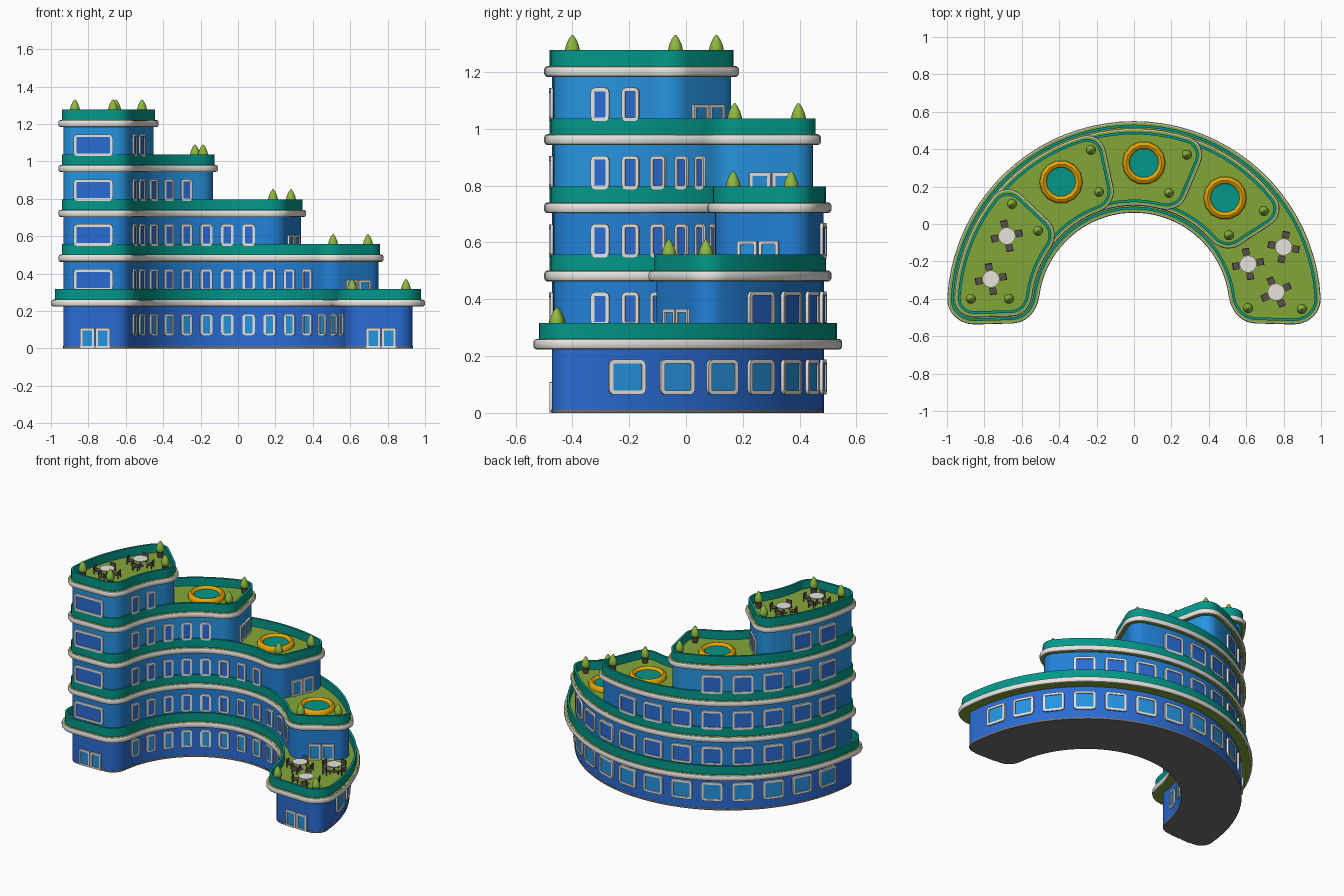
import bpy, bmesh, math
from mathutils import Vector

if "Cube" in bpy.data.objects:
    bpy.data.objects.remove(bpy.data.objects["Cube"])

def material(name, r, g, b):
    m = bpy.data.materials.new(name)
    lin = [((v / 255 + .055) / 1.055) ** 2.4 for v in (r, g, b)]
    m.diffuse_color = (*lin, 1)
    m.use_nodes = True
    m.node_tree.nodes["Principled BSDF"].inputs["Base Color"].default_value = m.diffuse_color
    return m

DEEP = material("deep blue", 42, 108, 212)
MID = material("mid blue", 34, 128, 214)
LIGHT = material("light blue", 38, 148, 224)
WHITE = material("warm white", 232, 229, 224)
TEAL = material("teal", 0, 152, 138)
GRASS = material("grass green", 132, 166, 56)
GREY = material("dark grey", 112, 112, 112)
YELLOW = material("golden yellow", 240, 172, 0)
LEAF = material("leaf green", 142, 184, 62)
BROWN = material("brown grey", 92, 80, 78)

CY, RI, RO = -.45, .575, .935      # ring centre and wall radii
A_LAST = 181.5                     # angle of the tall end
STARTS = [-1.5, 33.2, 67.2, 102, 136.6]
STEP = .24

def loft(bm, rings, cap=False, loop=False):
    """Skin a list of equal point rings."""
    vs = [[bm.verts.new(p) for p in ring] for ring in rings]
    n = len(vs[0])
    pairs = list(zip(vs, vs[1:])) + ([(vs[-1], vs[0])] if loop else [])
    for a, b in pairs:
        for i in range(n):
            j = (i + 1) % n
            bm.faces.new((a[i], a[j], b[j], b[i]))
    if cap:
        bm.faces.new(vs[0][::-1])
        bm.faces.new(vs[-1])

def finish(name, bm, mat):
    bmesh.ops.recalc_face_normals(bm, faces=bm.faces)
    me = bpy.data.meshes.new(name)
    bm.to_mesh(me)
    bm.free()
    me.materials.append(mat)
    ob = bpy.data.objects.new(name, me)
    bpy.context.collection.objects.link(ob)
    bpy.ops.object.select_all(action='DESELECT')
    ob.select_set(True)
    bpy.context.view_layer.objects.active = ob
    bpy.ops.object.shade_smooth_by_angle(angle=math.radians(40))
    return ob

def polar(r, a, z=0):
    return Vector((r * math.cos(a), CY + r * math.sin(a), z))

def outline(start, e, z):
    """Rounded arc-shaped floor plan, grown outward by e."""
    a0, a1 = math.radians(start), math.radians(A_LAST)
    c, ro, ri = .08 + e, RO + e, RI - e
    n = max(8, int((A_LAST - start) / 4.5))
    ts = [math.radians(15 * k) for k in range(7)]
    def corner(end, outer, order):
        out = []
        for t in order:
            r = ro - c + c * math.sin(t) if outer else ri + c - c * math.sin(t)
            d = (c - c * math.cos(t) - e) / r
            out.append((r, a0 + d if end == 0 else a1 - d))
        return out
    def arc(p, q):
        return [(p[0], p[1] + (q[1] - p[1]) * k / n) for k in range(1, n)]
    A, B = corner(0, True, ts), corner(1, True, ts[::-1])
    C, D = corner(1, False, ts), corner(0, False, ts[::-1])
    return [polar(r, a, z) for r, a in A + arc(A[-1], B[0]) + B + C + arc(C[-1], D[0]) + D]

def slab(name, start, e, z0, z1, mat):
    bm = bmesh.new()
    loft(bm, [outline(start, e, z0), outline(start, e, z1)], cap=True)
    finish(name, bm, mat)

def band(name, start, profile, mat):
    bm = bmesh.new()
    loft(bm, [outline(start, e, z) for e, z in profile], loop=True)
    finish(name, bm, mat)

def rounded_rect(c, u, n, w, h, r, depth):
    pts = []
    for sx, sz, a in ((1, 1, 0), (-1, 1, 90), (-1, -1, 180), (1, -1, 270)):
        for k in range(4):
            t = math.radians(a + 30 * k)
            pts.append(c + u * (sx * (w / 2 - r) + r * math.cos(t)) + n * depth
                       + Vector((0, 0, sz * (h / 2 - r) + r * math.sin(t))))
    return pts

def window(frames, panes, c, n, w, h, r=.02, t=.015):
    u = Vector((-n.y, n.x, 0))
    R = lambda k, d: rounded_rect(c, u, n, w - 2 * k, h - 2 * k, max(r - k, .003), d)
    loft(frames, [R(0, -.01), R(0, .009), R(t, .009), R(t, -.01)], loop=True)
    loft(panes, [R(t * .6, -.008), R(t * .6, .004)], cap=True)

def double_door(frames, panes, a, side, z):
    n = Vector((-math.sin(a), math.cos(a), 0)) * side
    for dr in (-.041, .041):
        window(frames, panes, polar(.765 + dr, a, z + .053), n, .076, .106, .004, .012)

# storeys: walls, grass decks, white rims, teal parapets, windows and doors
slab("base_plate", STARTS[0], .001, 0, .012, GREY)
angles = [15 + k * 150 / 13 for k in range(14)]
for k, start in enumerate(STARTS):
    z = STEP * k
    floor = z + .02
    low, rim, top = (.012 if k == 0 else z + .02), z + .224, z + .260
    f = f"floor_{k + 1}_"
    slab(f + "wall", start, 0, low, rim + .01, [DEEP, MID, MID, LIGHT, LIGHT][k])
    e = .065 if k == 0 else .027
    slab(f + "deck", start, e - .009, rim - .001, top + .001, GRASS)
    band(f + "rim", start, [(e - .011, rim), (e - .004, rim + .002), (e, rim + .009), (e, top - .009),
                            (e - .004, top - .002), (e - .011, top)], WHITE)
    p = e - .019
    band(f + "parapet", start, [(p, top - .004), (p, z + .317), (p - .014, z + .317),
                                (p - .014, top - .004)], TEAL)
    frames, panes, dpanes = bmesh.new(), bmesh.new(), bmesh.new()
    for deg in angles:
        if k and deg < start + 12:
            continue
        a = math.radians(deg)
        n = Vector((math.cos(a), math.sin(a), 0))
        window(frames, panes, polar(RO, a, z + .126), n, .134, .124)
        window(frames, panes, polar(RI, a, z + .126), -n, .066, .118, .016, .013)
    a0, a1 = math.radians(start), math.radians(A_LAST)
    double_door(frames, dpanes, a0, -1, .002 if k == 0 else floor)
    if k == 0:
        double_door(frames, dpanes, a1, 1, .002)
    else:
        n = Vector((-math.sin(a1), math.cos(a1), 0))
        window(frames, panes, polar(.775, a1, z + .126), n, .21, .116)
    finish(f + "window_frames", frames, WHITE)
    finish(f + "window_panes", panes, LIGHT if k == 0 else DEEP)
    finish(f + "door_panes", dpanes, LIGHT)

def deck_z(k):
    return STEP * k + .26

def lathe(name, x, y, z, profile, sides, mat, cap=True, loop=False):
    bm = bmesh.new()
    loft(bm, [[(x + r * math.cos(2 * math.pi * i / sides), y + r * math.sin(2 * math.pi * i / sides), z + h)
               for i in range(sides)] for r, h in profile], cap=cap, loop=loop)
    finish(name, bm, mat)

# round pools with golden surrounds
for k, x, y in ((1, .487, .139), (2, .053, .326), (3, -.39, .225)):
    z = deck_z(k)
    lathe("pool_ring", x, y, z, [(.076, 0), (.078, .018), (.086, .027), (.096, .031), (.106, .027), (.114, .018),
                                 (.116, 0)], 14, YELLOW, cap=False, loop=True)
    lathe("pool_water", x, y, z, [(.081, 0), (.081, .016)], 14, TEAL)

# potted cypress trees
TREES = [(0, .61, -.45), (0, .898, -.455), (1, .695, .07), (1, .508, -.06), (2, .283, .37), (2, .187, .166),
         (3, -.23, .396), (3, -.187, .171), (4, -.652, .107), (4, -.513, -.037), (4, -.872, -.40), (4, -.668, -.40)]
for k, x, y in TREES:
    z = deck_z(k)
    lathe("tree_pot", x, y, z, [(.015, 0), (.021, .028), (.021, .034)], 12, BROWN)
    lathe("tree_crown", x, y, z, [(.012, .034), (.024, .043), (.027, .054), (.022, .076), (.012, .098), (.002, .111)],
          12, LEAF)

# cafe tables with four chairs each
def box(bm, c, u, v, sx, sy, z0, z1):
    ring = [c + u * (a * sx / 2) + v * (b * sy / 2) for a, b in ((-1, -1), (1, -1), (1, 1), (-1, 1))]
    loft(bm, [[p + Vector((0, 0, h)) for p in ring] for h in (z0, z1)], cap=True)

for k, x, y, rot in ((4, -.68, -.064, 12), (4, -.765, -.294, 10), (0, .80, -.123, -10),
                     (0, .61, -.214, 10), (0, .76, -.364, 25)):
    z = deck_z(k)
    lathe("table_top", x, y, z, [(.046, .044), (.046, .05)], 16, WHITE)
    lathe("table_stand", x, y, z, [(.022, 0), (.022, .004), (.006, .006), (.006, .045)], 10, BROWN)
    bm = bmesh.new()
    for q in range(4):
        a = math.radians(rot + 90 * q)
        u, v = Vector((math.cos(a), math.sin(a), 0)), Vector((-math.sin(a), math.cos(a), 0))
        c = Vector((x, y, z)) + u * .066
        box(bm, c, u, v, .036, .038, .022, .027)
        box(bm, c + u * .016, u, v, .006, .038, .022, .052)
        for s in (-1, 1):
            for t in (-1, 1):
                box(bm, c + u * (.015 * s) + v * (.016 * t), u, v, .005, .005, 0, .023)
    finish("chairs", bm, BROWN)
